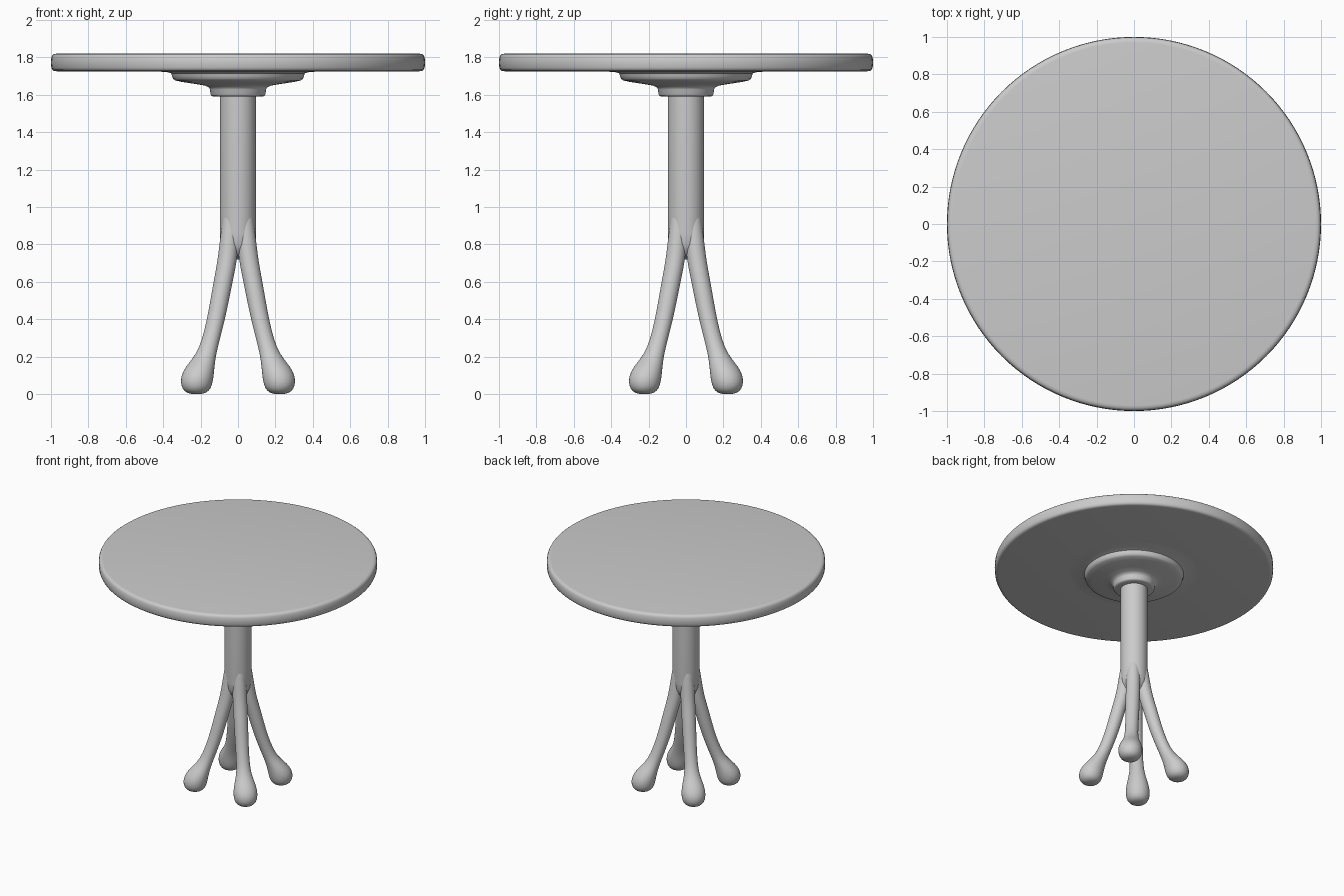
import bpy, bmesh, math

if "Cube" in bpy.data.objects:
    bpy.data.objects.remove(bpy.data.objects["Cube"])


def loft(name, rings, sides, subdiv=0, angle=40):
    """Stack of horizontal rings (x, y, z, radius); zero radius closes to a point."""
    bm = bmesh.new()
    rows = []
    for x, y, z, r in rings:
        if r == 0:
            rows.append([bm.verts.new((x, y, z))] * sides)
        else:
            rows.append([bm.verts.new((x + r * math.cos(2 * math.pi * i / sides),
                                       y + r * math.sin(2 * math.pi * i / sides), z))
                         for i in range(sides)])
    for a, b in zip(rows, rows[1:]):
        for i in range(sides):
            j = (i + 1) % sides
            bm.faces.new(list(dict.fromkeys((a[i], a[j], b[j], b[i]))))
    bmesh.ops.recalc_face_normals(bm, faces=bm.faces)
    mesh = bpy.data.meshes.new(name)
    bm.to_mesh(mesh)
    bm.free()
    ob = bpy.data.objects.new(name, mesh)
    bpy.context.collection.objects.link(ob)
    if subdiv:
        ob.modifiers.new("smooth", 'SUBSURF').levels = subdiv
        ob.modifiers["smooth"].render_levels = subdiv
    bpy.ops.object.select_all(action='DESELECT')
    ob.select_set(True)
    bpy.context.view_layer.objects.active = ob
    bpy.ops.object.shade_smooth_by_angle(angle=math.radians(angle))
    return ob


def lathe(name, profile, sides):
    return loft(name, [(0, 0, z, r) for r, z in profile], sides)


# Round tabletop with softened rim
lathe("tabletop", [(0, 1.82), (0.97, 1.82), (0.984, 1.818), (0.993, 1.811),
                   (0.998, 1.80), (1, 1.773), (0.998, 1.746), (0.993, 1.734),
                   (0.984, 1.728), (0.97, 1.726), (0, 1.726)], 128)

# Stepped mounting plate under the top
lathe("mounting_plate", [(0, 1.735), (0.49, 1.728), (0.38, 1.722), (0.357, 1.715),
                         (0.352, 1.70), (0.347, 1.685), (0.335, 1.677), (0.30, 1.669),
                         (0.22, 1.657), (0.175, 1.649), (0.156, 1.64), (0.15, 1.628),
                         (0.147, 1.603), (0.142, 1.595), (0.132, 1.591), (0, 1.591)], 96)

# Central column, closed at the fork
lathe("column", [(0, 1.62), (0.097, 1.62), (0.097, 0.86), (0.092, 0.80),
                 (0.075, 0.755), (0.04, 0.728), (0, 0.72)], 64)

# Four splayed legs with ball feet: (diagonal offset, height, radius)
LEG = [(0.034, 1.0, 0), (0.034, 1.0, 0.04), (0.037, 0.94, 0.046), (0.044, 0.84, 0.051),
       (0.053, 0.75, 0.052), (0.064, 0.68, 0.052), (0.08, 0.60, 0.051),
       (0.10, 0.49, 0.05), (0.12, 0.39, 0.048), (0.148, 0.28, 0.048),
       (0.17, 0.215, 0.054), (0.194, 0.165, 0.071), (0.21, 0.125, 0.083),
       (0.219, 0.085, 0.088), (0.222, 0.045, 0.083), (0.222, 0.018, 0.068),
       (0.222, 0.004, 0.045), (0.222, 0.0, 0.02), (0.222, 0, 0)]
for label, sx, sy in (("front_left", -1, -1), ("front_right", 1, -1),
                      ("back_left", -1, 1), ("back_right", 1, 1)):
    loft(label + "_leg", [(sx * d, sy * d, z, r) for d, z, r in LEG], 24, subdiv=1)
